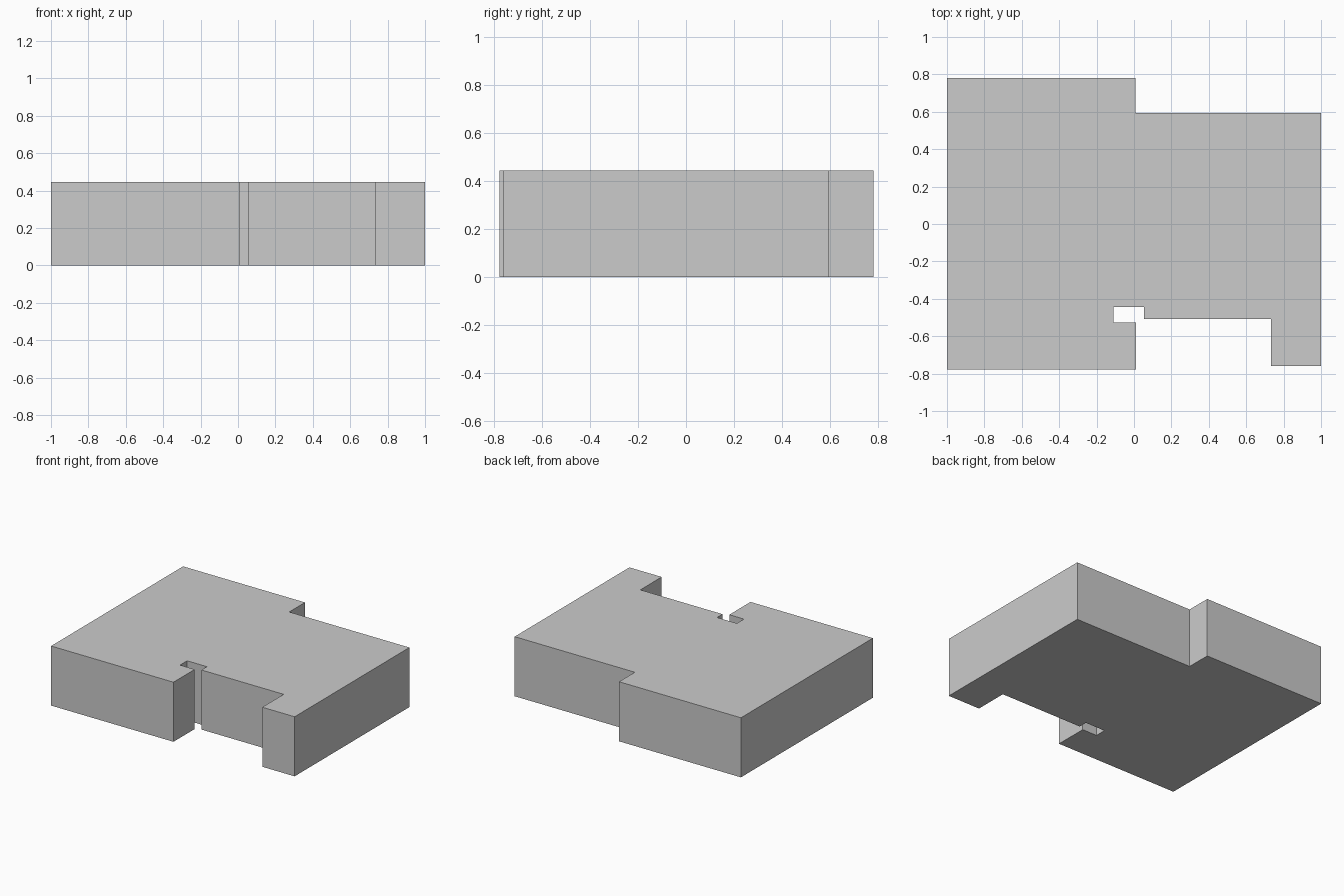
import bpy, bmesh

if "Cube" in bpy.data.objects:
    bpy.data.objects.remove(bpy.data.objects["Cube"])

HEIGHT = 0.445

# Plan outline, counter-clockwise from the front left corner
OUTLINE = [
    (-1.0, -0.777), (0.011, -0.777),                    # front left block
    (0.011, -0.527), (-0.11, -0.527),                   # small side notch
    (-0.11, -0.443), (0.054, -0.443), (0.054, -0.508),
    (0.733, -0.508), (0.733, -0.76), (1.0, -0.76),      # recess and right leg
    (1.0, 0.594), (0.007, 0.594),                       # stepped back edge
    (0.007, 0.78), (-1.0, 0.78),
]


def extrude_outline(name, points, height):
    bm = bmesh.new()
    base = bm.faces.new([bm.verts.new((x, y, 0)) for x, y in points])
    top = bmesh.ops.extrude_face_region(bm, geom=[base], use_keep_orig=True)["geom"]
    verts = [g for g in top if isinstance(g, bmesh.types.BMVert)]
    bmesh.ops.translate(bm, verts=verts, vec=(0, 0, height))
    bmesh.ops.recalc_face_normals(bm, faces=bm.faces)
    mesh = bpy.data.meshes.new(name)
    bm.to_mesh(mesh)
    bm.free()
    obj = bpy.data.objects.new(name, mesh)
    bpy.context.collection.objects.link(obj)
    return obj


# Flat-roofed building block
extrude_outline("building_block", OUTLINE, HEIGHT)
